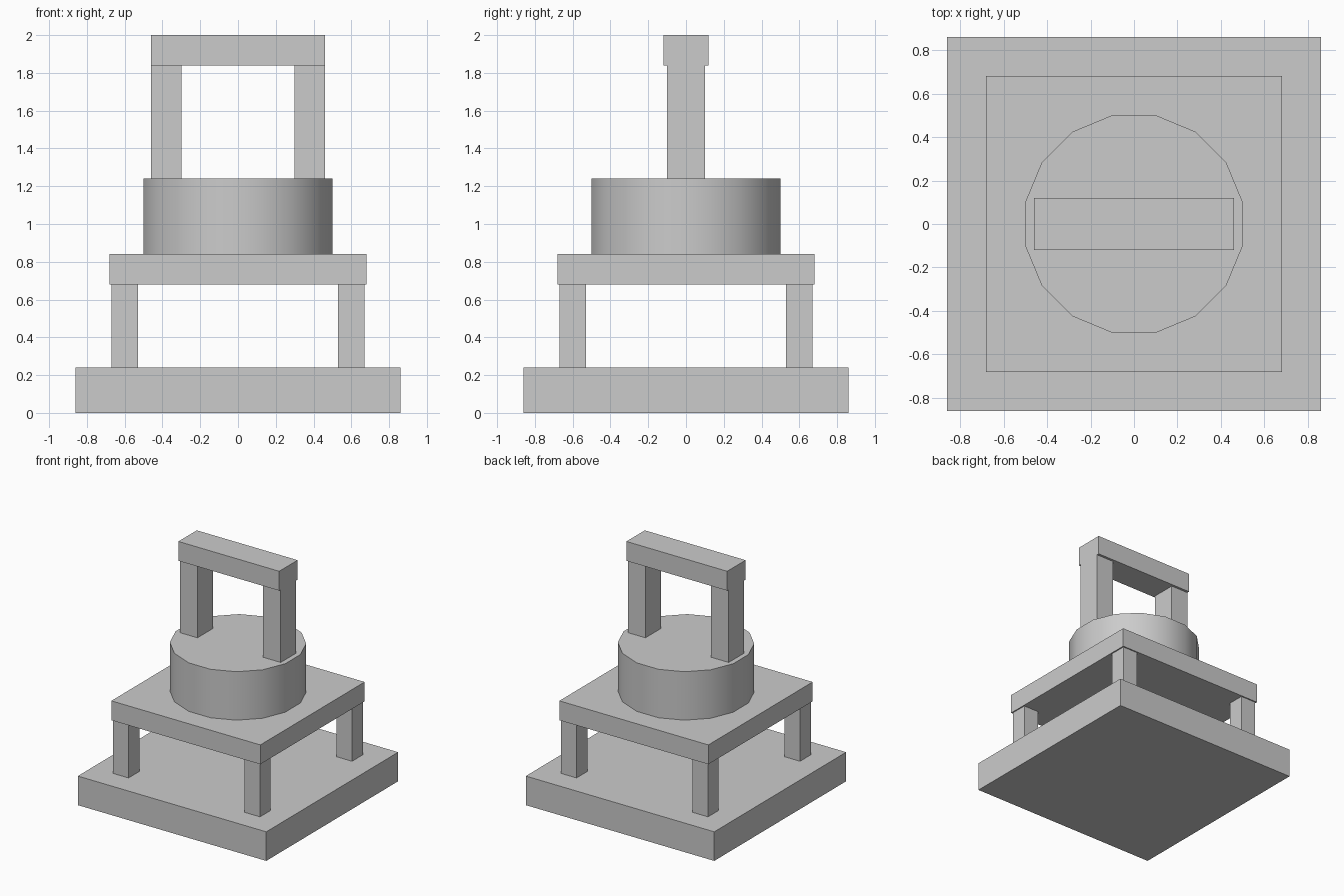
import bpy
import math

cube = bpy.data.objects.get("Cube")
if cube:
    bpy.data.objects.remove(cube, do_unlink=True)

# Single plain grey
grey = bpy.data.materials.new("plain_grey")
grey.use_nodes = True
colour = (0.6, 0.6, 0.6, 1.0)
grey.diffuse_color = colour
grey.node_tree.nodes["Principled BSDF"].inputs["Base Color"].default_value = colour


def finish(name):
    obj = bpy.context.object
    obj.name = name
    obj.data.materials.append(grey)
    bpy.ops.object.transform_apply(location=False, rotation=True, scale=True)
    return obj


def box(name, x, y, width, depth, bottom, top):
    bpy.ops.mesh.primitive_cube_add(size=1, location=(x, y, (bottom + top) / 2))
    bpy.context.object.scale = (width, depth, top - bottom)
    return finish(name)


# Square base and raised platform
box("base_slab", 0, 0, 1.72, 1.72, 0, 0.24)
box("platform", 0, 0, 1.36, 1.36, 0.68, 0.84)

# Four legs under the platform corners
for side, sx in (("left", 1), ("right", -1)):
    for end, sy in (("front", -1), ("back", 1)):
        box(f"{end}_{side}_leg", sx * 0.6, sy * 0.6, 0.14, 0.14, 0.24, 0.68)

# Sixteen-sided drum, flats facing the axes, smooth around the side
bpy.ops.mesh.primitive_cylinder_add(vertices=16, radius=0.51, depth=0.4,
                                    location=(0, 0, 1.04),
                                    rotation=(0, 0, math.pi / 16))
finish("drum")
bpy.ops.object.shade_smooth_by_angle(angle=math.radians(30))

# Gateway on top: two posts and a lintel
for side, sx in (("left", 1), ("right", -1)):
    box(f"{side}_post", sx * 0.38, 0, 0.16, 0.2, 1.24, 1.84)
box("lintel", 0, 0, 0.92, 0.24, 1.84, 2.0)
